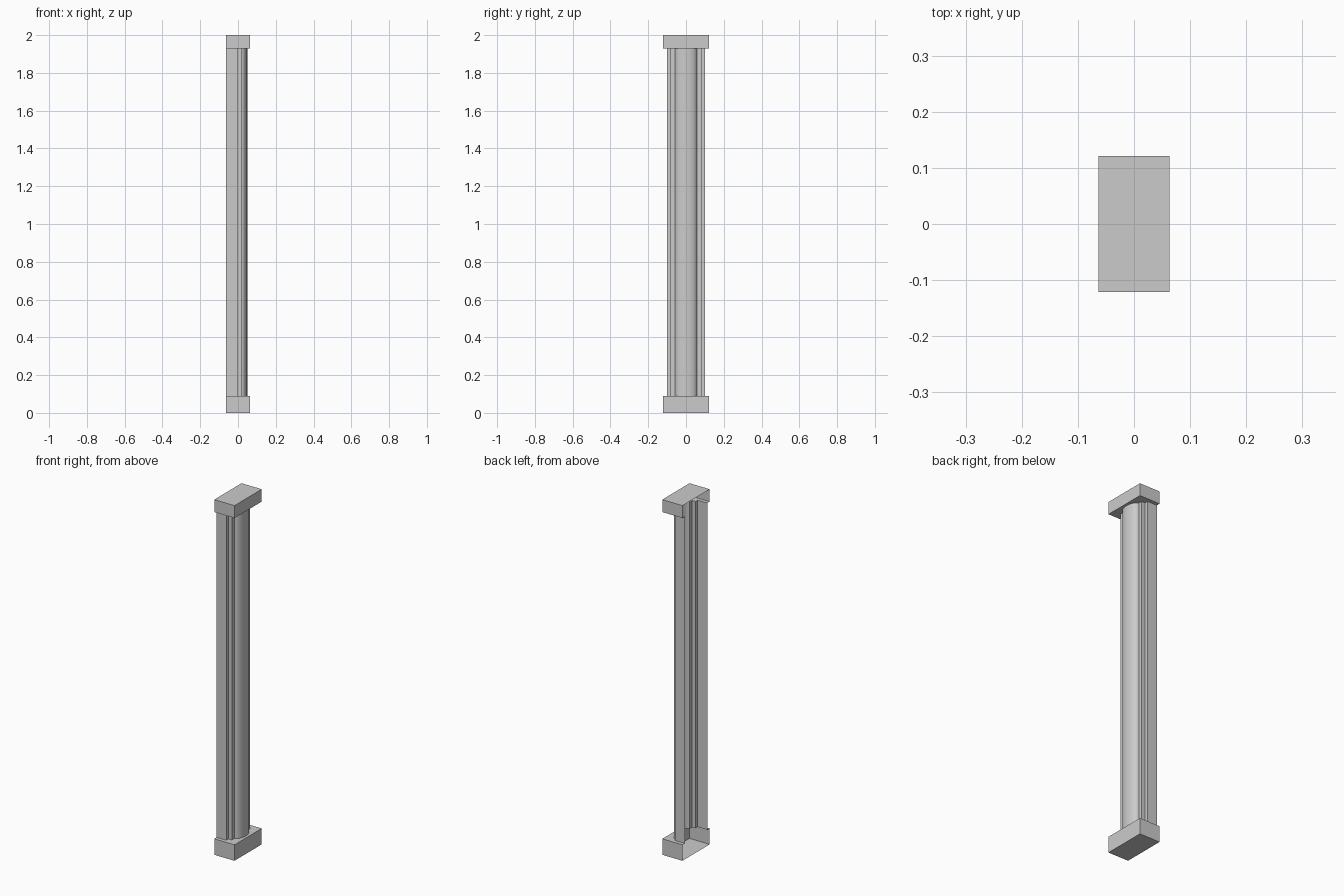
import bpy, bmesh, math

if "Cube" in bpy.data.objects:
    bpy.data.objects.remove(bpy.data.objects["Cube"])

X0, X1, Y = -0.063, 0.063, 0.121      # block footprint, back (-x) left open
BASE_TOP, CAP_BOTTOM, TOP = 0.09, 1.93, 2.0

# Shaft cross-section: side wall, two steps, rounded front, mirrored in y
half = [(X0, -0.1), (-0.003, -0.1), (-0.003, -0.081), (0.018, -0.081), (0.018, -0.058)]
arc = [(0.018 + 0.031 * math.sin(math.pi * i / 16),
        -0.058 * math.cos(math.pi * i / 16)) for i in range(1, 16)]
profile = half + arc + [(x, -y) for x, y in reversed(half)]
outline = [(X0, -Y), (X1, -Y), (X1, Y), (X0, Y)]


def sweep(bm, pts, z0, z1):
    """Open wall following pts from z0 to z1."""
    lo = [bm.verts.new((x, y, z0)) for x, y in pts]
    hi = [bm.verts.new((x, y, z1)) for x, y in pts]
    for i in range(len(pts) - 1):
        bm.faces.new((lo[i], lo[i + 1], hi[i + 1], hi[i]))


def plate(bm, pts, z, up):
    """Flat horizontal face."""
    f = bm.faces.new([bm.verts.new((x, y, z)) for x, y in pts])
    f.normal_update()
    if (f.normal.z > 0) != up:
        f.normal_flip()


def finish(bm, name):
    bmesh.ops.remove_doubles(bm, verts=bm.verts, dist=1e-5)
    me = bpy.data.meshes.new(name)
    bm.to_mesh(me)
    bm.free()
    ob = bpy.data.objects.new(name, me)
    bpy.context.collection.objects.link(ob)
    return ob


# Hollow-backed shaft
bm = bmesh.new()
sweep(bm, profile, BASE_TOP, CAP_BOTTOM)
shaft = finish(bm, "shaft")
bpy.context.view_layer.objects.active = shaft
shaft.select_set(True)
bpy.ops.object.shade_smooth_by_angle(angle=math.radians(35))


# Base and cap: open-backed blocks with a ledge around the shaft
def block(name, z0, z1, ledge_on_top):
    bm = bmesh.new()
    sweep(bm, outline, z0, z1)
    ledge_z, plate_z = (z1, z0) if ledge_on_top else (z0, z1)
    plate(bm, outline, plate_z, not ledge_on_top)
    plate(bm, outline + profile[::-1], ledge_z, ledge_on_top)
    finish(bm, name)


block("base", 0.0, BASE_TOP, True)
block("cap", CAP_BOTTOM, TOP, False)
